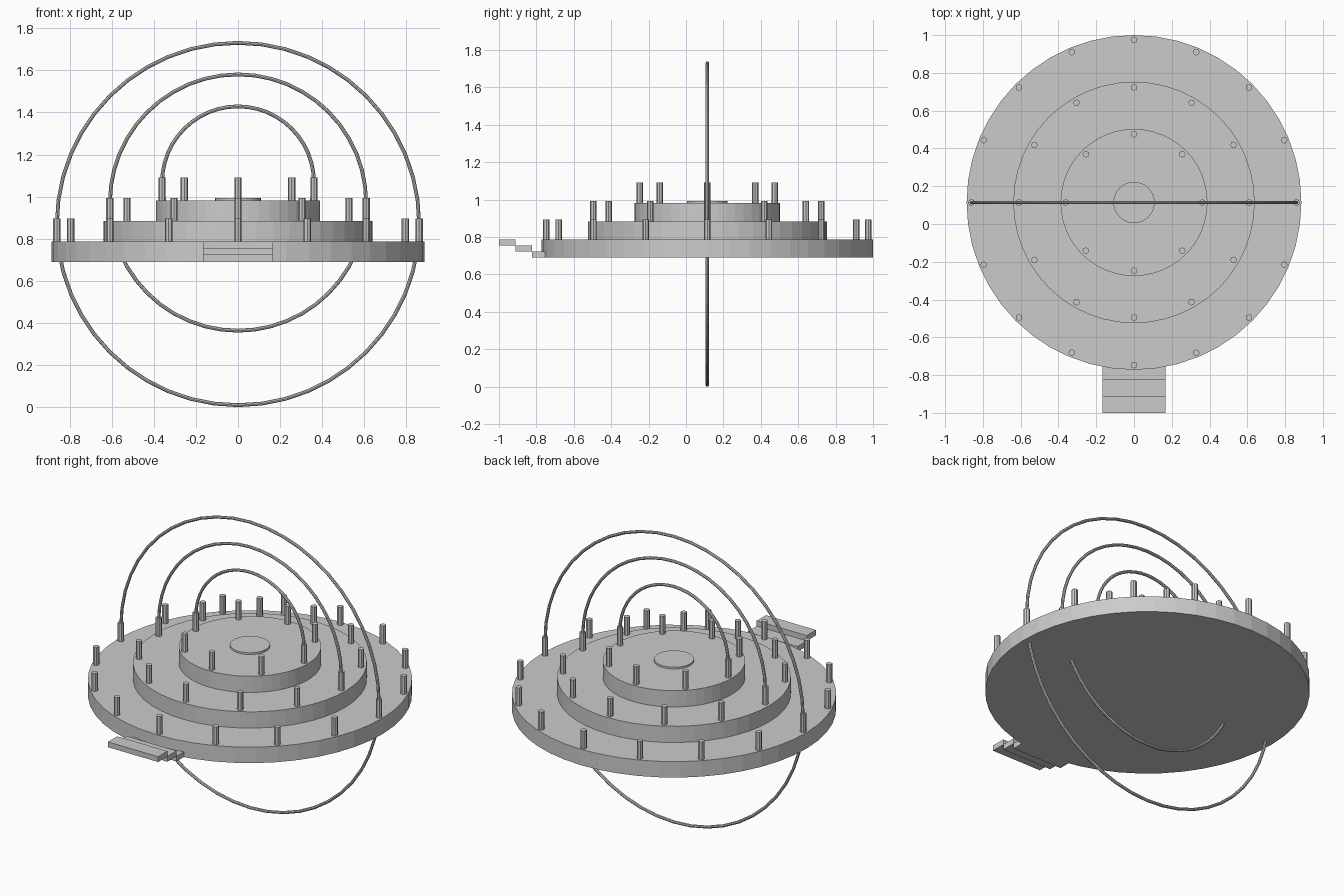
import bpy
from math import pi, sin, cos

if "Cube" in bpy.data.objects:
    bpy.data.objects.remove(bpy.data.objects["Cube"])

CY = 0.114  # shared y centre of all round parts


def cylinder(name, r, x, y, z0, z1, sides):
    bpy.ops.mesh.primitive_cylinder_add(vertices=sides, radius=r, depth=z1 - z0,
                                        location=(x, y, (z0 + z1) / 2))
    bpy.context.object.name = name


def box(name, x, y0, y1, z0, z1):
    bpy.ops.mesh.primitive_cube_add(size=1, location=(0, (y0 + y1) / 2, (z0 + z1) / 2))
    ob = bpy.context.object
    ob.name = name
    ob.scale = (2 * x, y1 - y0, z1 - z0)


# tiers: name, disc radius, bottom, top, post circle radius, post count, ring centre z
tiers = [
    ("lower", 0.886, 0.690, 0.786, 0.861, 16, 0.870),
    ("middle", 0.639, 0.786, 0.884, 0.609, 12, 0.972),
    ("upper", 0.389, 0.884, 0.982, 0.361, 8, 1.068),
]

for name, r, z0, z1, pr, count, rz in tiers:
    # round platform
    cylinder(f"{name}_platform", r, 0, CY, z0, z1, 48)
    # posts around the rim
    for i in range(count):
        a = 2 * pi * i / count
        cylinder(f"{name}_post_{i + 1}", 0.0175, pr * cos(a), CY + pr * sin(a),
                 z1, z1 + 0.109, 8)
    # upright hoop
    bpy.ops.mesh.primitive_torus_add(major_radius=pr, minor_radius=0.009,
                                     major_segments=48, minor_segments=8,
                                     location=(0, CY, rz), rotation=(pi / 2, 0, 0))
    bpy.context.object.name = f"{name}_hoop"

# small disc in the middle of the top
cylinder("centre_disc", 0.109, 0, CY, 0.982, 0.993, 32)

# front steps, rising outward
for i in range(3):
    y0 = -0.824 - 0.088 * i
    z0 = 0.690 + 0.032 * i
    box(f"step_{i + 1}", 0.167, y0, y0 + 0.088, z0, z0 + 0.032)
